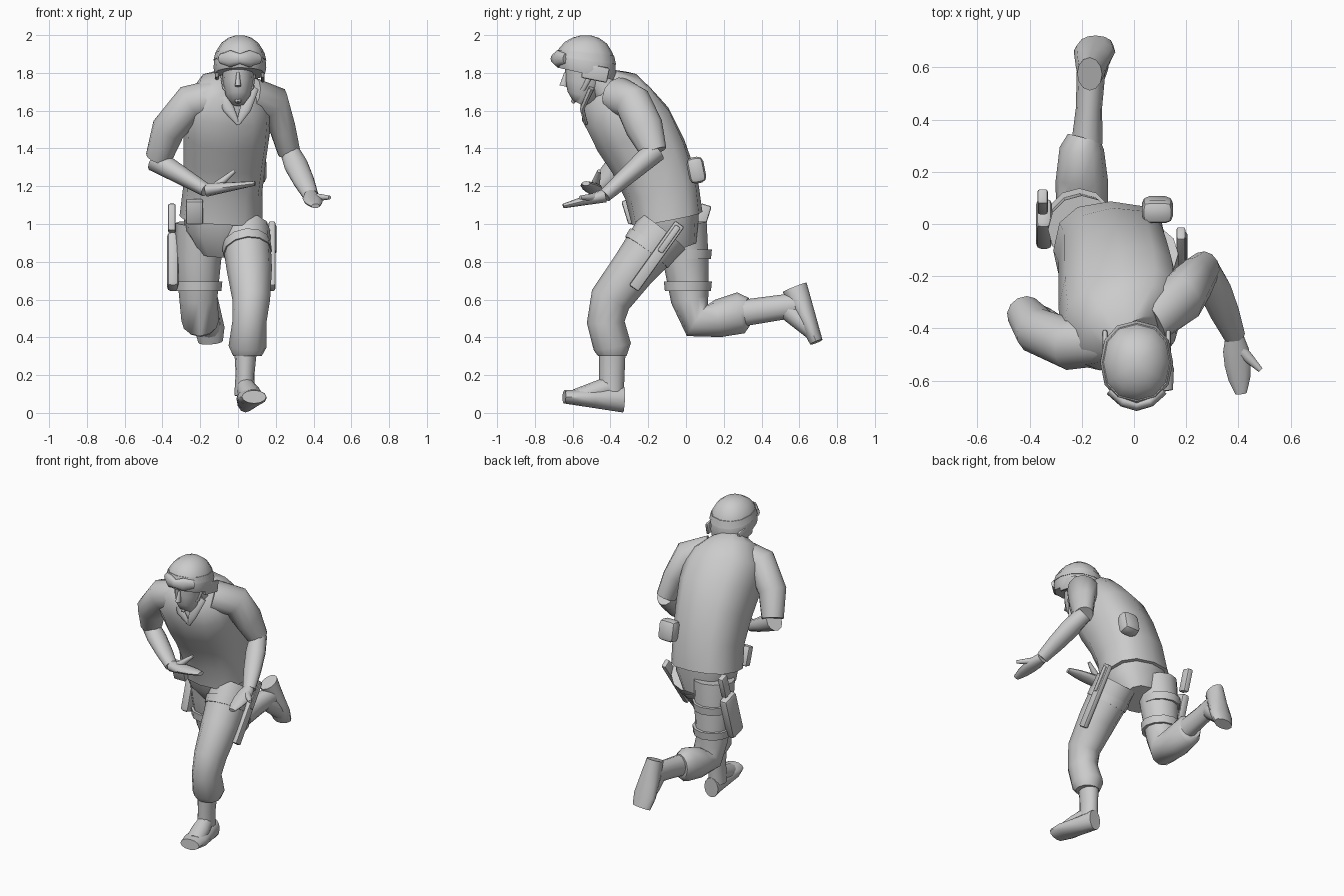
import bpy
import bmesh
import math
from mathutils import Vector

# Remove the default object
if "Cube" in bpy.data.objects:
    bpy.data.objects.remove(bpy.data.objects["Cube"], do_unlink=True)

# One plain grey material for the whole figure
grey = bpy.data.materials.new("plain_grey")
grey.use_nodes = True
grey.diffuse_color = (.6, .6, .6, 1)
grey.node_tree.nodes["Principled BSDF"].inputs["Base Color"].default_value = grey.diffuse_color

X_AXIS, Y_AXIS = Vector((1, 0, 0)), Vector((0, 1, 0))


def finish(name, builder, angle):
    """Turn a bmesh into a named, shaded object."""
    bmesh.ops.recalc_face_normals(builder, faces=builder.faces)
    mesh = bpy.data.meshes.new(name)
    builder.to_mesh(mesh)
    builder.free()
    mesh.materials.append(grey)
    part = bpy.data.objects.new(name, mesh)
    bpy.context.collection.objects.link(part)
    bpy.ops.object.select_all(action='DESELECT')
    part.select_set(True)
    bpy.context.view_layer.objects.active = part
    bpy.ops.object.shade_smooth_by_angle(angle=math.radians(angle))
    return part


def loft(name, sections, power=1.0, sides=12):
    """Skin a list of (centre, half width vector, half depth vector)."""
    def rounded(value):
        return math.copysign(abs(value) ** power, value)

    builder = bmesh.new()
    rings = []
    for centre, wide, deep in sections:
        turns = [math.tau * step / sides for step in range(sides)]
        rings.append([builder.verts.new(
            centre + wide * rounded(math.cos(turn)) + deep * rounded(math.sin(turn)))
            for turn in turns])
    for low, high in zip(rings, rings[1:]):
        for step in range(sides):
            after = (step + 1) % sides
            builder.faces.new((low[step], low[after], high[after], high[step]))
    builder.faces.new(rings[0])
    builder.faces.new(rings[-1])
    finish(name, builder, 50)


def limb(name, rows, side=X_AXIS, power=1.0, twist=0.0):
    """Rows: x, y, z, half width along side, and half depth if it differs."""
    points = [Vector(row[:3]) for row in rows]
    last = len(points) - 1
    sections = []
    for index, row in enumerate(rows):
        along = (points[min(index + 1, last)] - points[max(index - 1, 0)]).normalized()
        wide = (side - along * side.dot(along)).normalized()
        deep = along.cross(wide)
        turned = wide + Y_AXIS * twist * index / last
        sections.append((points[index], turned * row[3], deep * row[-1]))
    loft(name, sections, power)


def taper(name, start, end, widths, thick, thin, side=X_AXIS):
    """A straight limb with evenly spaced widths and steadily changing depth."""
    rows = []
    for index, width in enumerate(widths):
        part = index / (len(widths) - 1)
        centre = Vector(start).lerp(Vector(end), part)
        rows.append((*centre, width, thick + (thin - thick) * part))
    limb(name, rows, side)


def lower_arm(prefix, elbow, wrist, fingertip, thumb_tip, side):
    """Forearm, open hand and thumb."""
    taper(prefix + "_forearm", elbow, wrist, (.05, .065, .058, .042), .062, .036, side)
    taper(prefix + "_hand", wrist, fingertip, (.035, .05, .05, .042, .022), .036, .012, side)
    thumb_root = Vector(wrist).lerp(Vector(fingertip), .15)
    taper(prefix + "_thumb", thumb_root, thumb_tip, (.026, .02, .01), .026, .01, side)


def boot(prefix, top, ankle, heel, toe):
    """Boot shaft, sloping instep and foot."""
    taper(prefix + "_boot_shaft", top, ankle, (.06, .05, .055), .07, .065)
    ball = Vector(heel).lerp(Vector(toe), .8)
    taper(prefix + "_boot_instep", Vector(ankle).lerp(Vector(top), .2), ball,
          (.045, .06, .06), .06, .045)
    taper(prefix + "_boot_foot", heel, toe, (.048, .06, .07, .08, .065), .068, .035)


def block(name, centre, size, tilt, soft=.01):
    """A box with softened edges, tilted forward or back."""
    builder = bmesh.new()
    bmesh.ops.create_cube(builder, size=1)
    bmesh.ops.scale(builder, vec=size, verts=builder.verts)
    bmesh.ops.bevel(builder, geom=builder.edges[:], offset=soft, segments=2,
                    profile=.5, affect='EDGES')
    part = finish(name, builder, 30)
    part.location = centre
    part.rotation_euler.x = tilt


# Hips and jacket
limb("trouser_hips", [(-.09, -.05, .86, .12, .11), (-.09, -.09, .97, .19, .16),
                      (-.09, -.1, 1.06, .2, .17)], power=.85)
limb("jacket", [
    (-.09, -.1, 1.03, .22, .19), (-.08, -.13, 1.19, .21, .2),
    (-.07, -.2, 1.36, .22, .21), (-.06, -.28, 1.5, .23, .22),
    (-.05, -.36, 1.62, .23, .2), (-.03, -.4, 1.71, .18, .16),
    (-.01, -.44, 1.75, .1, .09)], power=.8, twist=.3)

# Open collar flaps
for name, edge in (("left_collar", .08), ("right_collar", -.1)):
    limb(name, [(0, -.53, 1.53, .01), (edge / 2, -.55, 1.61, .03, .012),
                (edge, -.5, 1.72, .03, .015)])

# Arms
limb("left_sleeve", [
    (.06, -.36, 1.68, .1), (.18, -.28, 1.64, .1), (.235, -.22, 1.51, .07, .1),
    (.27, -.17, 1.38, .06, .07)])
lower_arm("left", (.27, -.16, 1.39), (.385, -.43, 1.15), (.41, -.65, 1.095),
          (.485, -.56, 1.14), X_AXIS)
limb("right_sleeve", [
    (-.1, -.44, 1.67, .1), (-.25, -.46, 1.64, .1), (-.37, -.41, 1.5, .09),
    (-.42, -.34, 1.35, .07)], Y_AXIS)
lower_arm("right", (-.44, -.33, 1.34), (-.17, -.48, 1.18), (.09, -.53, 1.215),
          (-.02, -.46, 1.28), Y_AXIS)

# Legs
limb("left_trouser_leg", [
    (.04, -.12, .96, .13, .15), (.06, -.28, .76, .12), (.07, -.4, .6, .1, .11),
    (.06, -.425, .48, .09, .1), (.05, -.39, .35, .1), (.05, -.39, .3, .075)])
boot("left", (.04, -.39, .33), (.035, -.395, .09), (.04, -.33, .07), (.085, -.645, .085))
limb("right_trouser_leg", [
    (-.2, -.02, 1, .13), (-.21, 0, .8, .12), (-.21, .02, .6, .1),
    (-.2, .06, .49, .1), (-.2, .17, .5, .1), (-.2, .29, .53, .085, .11),
    (-.19, .33, .53, .065, .08)])
boot("right", (-.18, .31, .53), (-.165, .58, .57), (-.17, .575, .665), (-.145, .69, .375))

# Neck, face and nose
taper("neck", (-.01, -.4, 1.68), (0, -.52, 1.82), (.08, .07, .07), .08, .07)
limb("face", [(0, -.57, 1.64, .035), (0, -.55, 1.68, .065, .08),
              (0, -.54, 1.75, .08, .1), (0, -.53, 1.84, .085, .11)])
taper("nose", (0, -.635, 1.8), (0, -.65, 1.73), (.008, .012, .016), .01, .02)


def helmet_ring(rise, grow=1.0):
    """A ring of the dome, tilted down at the back near the rim."""
    scale = grow * (1 - rise ** 3) ** .5
    centre = Vector((.01, -.53, 1.795 + .205 * rise))
    return centre, X_AXIS * .14 * scale, Vector((0, .16, -.035 * (1 - rise))) * scale


# Helmet, goggles, ear flaps and chin straps
loft("helmet", [helmet_ring(0, .95)] + [helmet_ring(rise) for rise in (.15, .4, .6, .8, .93, .99)], .9)
loft("goggle_band", [helmet_ring(rise, 1.02) for rise in (.35, .55)], .9)
limb("goggles", [(.01 + .05 * step, -.695 + .015 * step ** 2, 1.875, .022,
                  .045 if abs(step) == 1 else .027) for step in range(-2, 3)], Y_AXIS)
for prefix, edge in (("left", .09), ("right", -.09)):
    block(prefix + "_ear_flap", (.01 + edge * 1.35, -.48, 1.8), (.02, .14, .08), -.2)
    limb(prefix + "_chin_strap", [(edge, -.5, 1.8, .006, .014),
                                  (edge * .85, -.54, 1.72, .006, .012),
                                  (0, -.6, 1.645, .008, .012)])

# Thigh straps
for name, height in (("upper_thigh_strap", .84), ("lower_thigh_strap", .67)):
    limb(name, [(-.21, .01, height + .025, .127), (-.21, .01, height - .025, .122)])
limb("left_thigh_strap", [(.045, -.18, .89, .13, .145), (.05, -.21, .85, .13, .14)])

# Holster, sheath and pouches
block("holster", (-.345, 0, .8), (.06, .12, .3), -.3, .02)
block("pistol_grip", (-.35, .085, 1.03), (.04, .06, .15), -.3)
block("sheath", (.18, -.155, .83), (.035, .06, .42), -.62)
block("sheath_handle", (.19, -.09, .92), (.03, .035, .17), -.62)
block("back_pouch", (.09, .055, 1.285), (.12, .09, .14), .2, .03)
block("front_pouch", (-.23, -.3, 1.065), (.09, .05, .13), .3)
